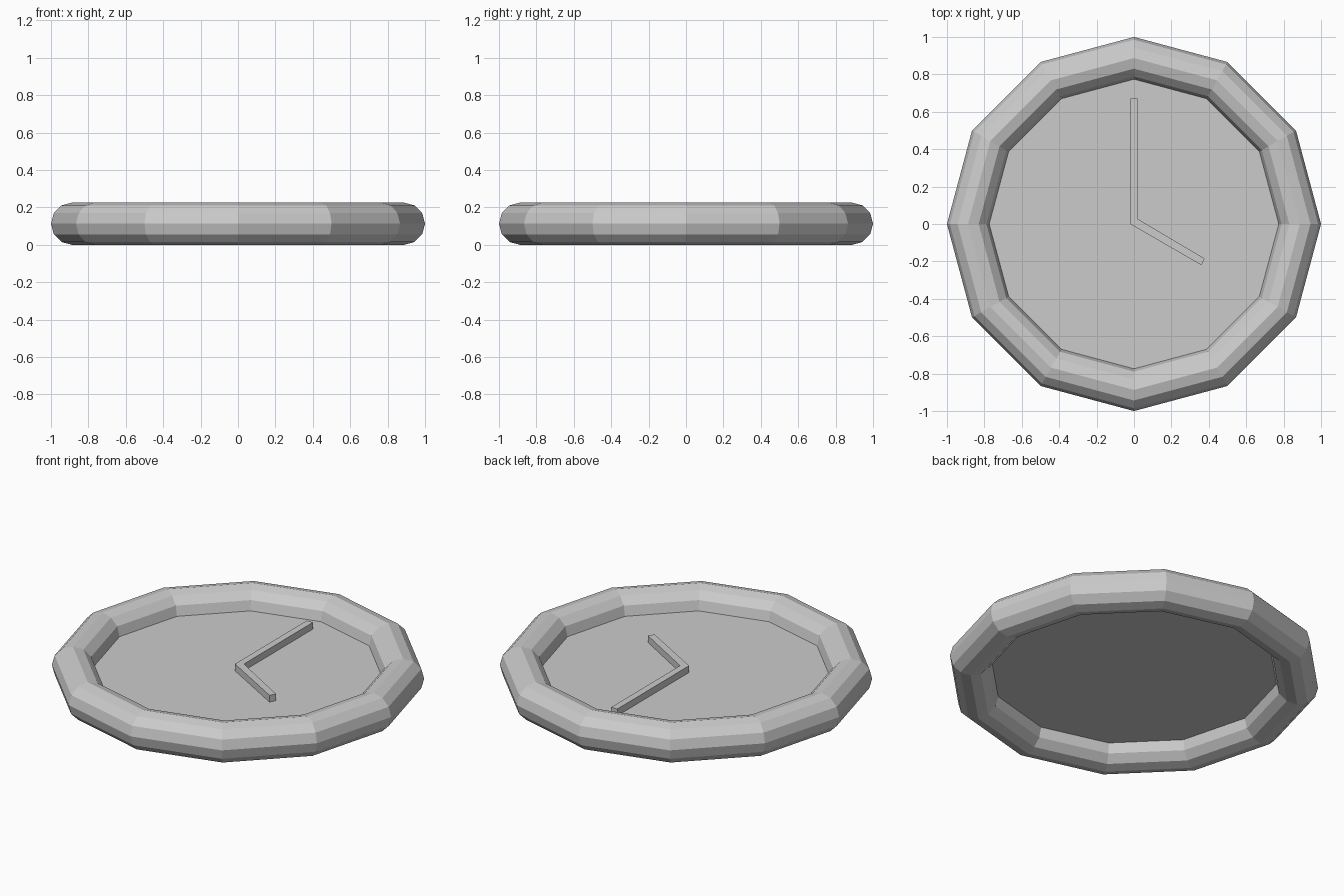
import bpy, bmesh
from math import radians

if "Cube" in bpy.data.objects:
    bpy.data.objects.remove(bpy.data.objects["Cube"])

R_TUBE = 0.113
R_RING = 1.0 - R_TUBE
SIDES = 12


def finish(bm, name):
    bmesh.ops.recalc_face_normals(bm, faces=bm.faces)
    mesh = bpy.data.meshes.new(name)
    bm.to_mesh(mesh)
    bm.free()
    obj = bpy.data.objects.new(name, mesh)
    bpy.context.collection.objects.link(obj)
    return obj


# Rim: twelve-sided ring with a twelve-sided section
bpy.ops.mesh.primitive_torus_add(
    major_segments=SIDES, minor_segments=12,
    major_radius=R_RING, minor_radius=R_TUBE, location=(0, 0, R_TUBE))
bpy.context.object.name = "clock_rim"

# Dial: thin sheet across the middle of the rim
bpy.ops.mesh.primitive_circle_add(
    vertices=SIDES, radius=0.78, fill_type='NGON', location=(0, 0, R_TUBE))
dial = bpy.context.object
dial.name = "clock_dial"

# Hands: one bent bar, long hand up and short hand to the lower right
outline = [(-0.02, 0.0), (0.36, -0.22), (0.378, -0.185),
           (0.02, 0.027), (0.02, 0.67), (-0.02, 0.67)]
bm = bmesh.new()
base = bm.faces.new([bm.verts.new((x, y, R_TUBE + 0.001)) for x, y in outline])
top = bmesh.ops.extrude_face_region(bm, geom=[base], use_keep_orig=True)
bmesh.ops.translate(bm, vec=(0, 0, 0.04), verts=[
    v for v in top["geom"] if isinstance(v, bmesh.types.BMVert)])
finish(bm, "clock_hands")
